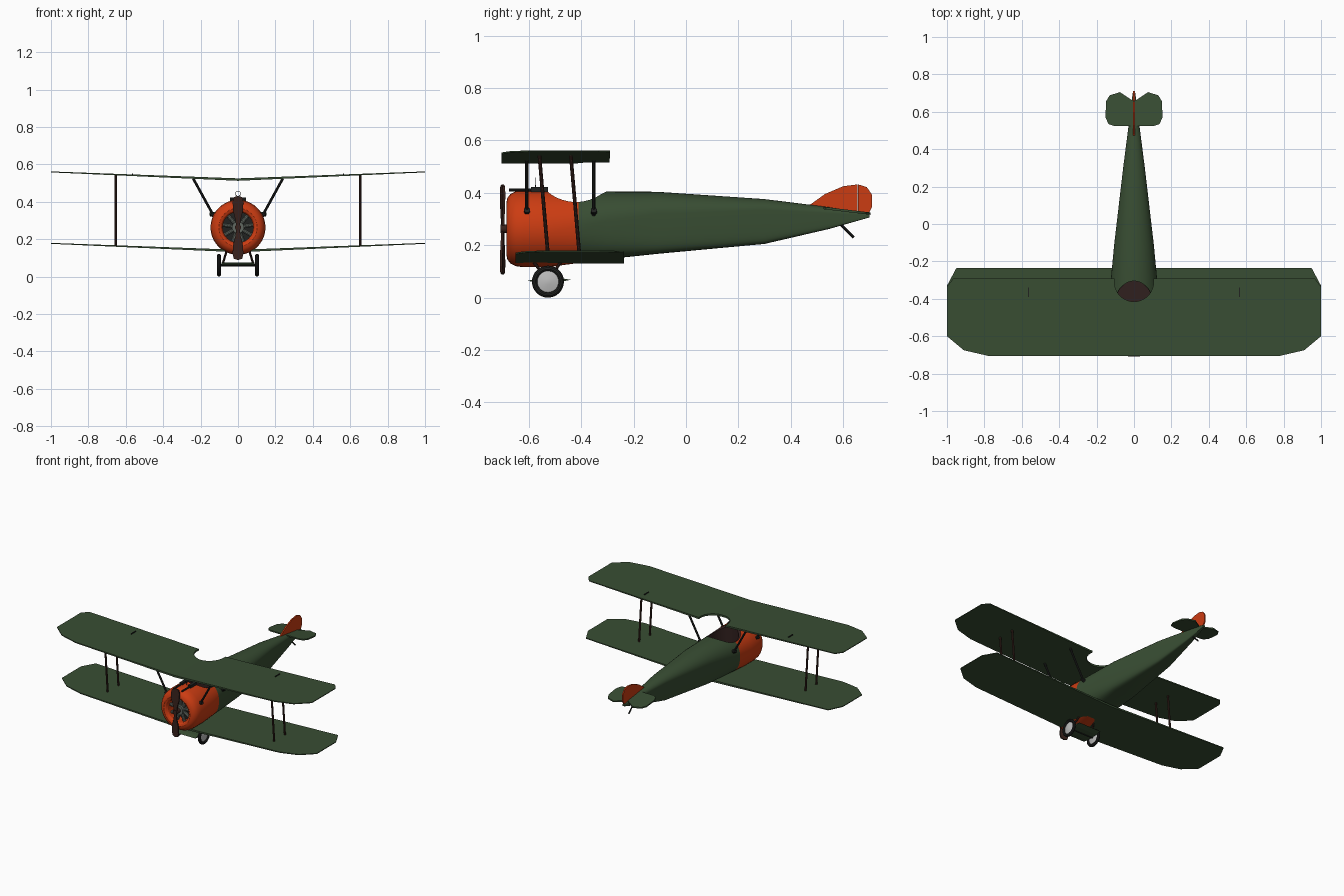
import bpy, bmesh, math
from mathutils import Vector

if "Cube" in bpy.data.objects:
    bpy.data.objects.remove(bpy.data.objects["Cube"])


def mat(name, r, g, b):
    m = bpy.data.materials.new(name)
    m.diffuse_color = (r, g, b, 1)
    m.use_nodes = True
    m.node_tree.nodes["Principled BSDF"].inputs["Base Color"].default_value = m.diffuse_color
    return m


GREEN = mat("green_fabric", .04, .075, .033)
ORANGE = mat("orange_paint", .6, .045, .006)
WOOD = mat("dark_wood", .04, .016, .012)
LEATHER = mat("cockpit_brown", .03, .014, .013)
BLACK = mat("dark_metal", .015, .016, .015)
ENGINE = mat("engine_metal", .12, .14, .12)
DISC = mat("wheel_cover", .5, .5, .5)


def smooth(ob, angle=35):
    bpy.ops.object.select_all(action='DESELECT')
    ob.select_set(True)
    bpy.context.view_layer.objects.active = ob
    bpy.ops.object.shade_smooth_by_angle(angle=math.radians(angle))


def make(name, bm, *mats):
    bmesh.ops.recalc_face_normals(bm, faces=bm.faces)
    me = bpy.data.meshes.new(name)
    bm.to_mesh(me)
    bm.free()
    ob = bpy.data.objects.new(name, me)
    bpy.context.collection.objects.link(ob)
    for m in mats:
        me.materials.append(m)
    return ob


def prism(name, pts, fn, m, mirror=False):
    """Plate from a 2D outline; fn(u, v, t) places it, t = 0 or 1 for the two faces."""
    bm = bmesh.new()
    lo, hi = [[bm.verts.new(fn(u, v, t)) for u, v in pts] for t in (0, 1)]
    bm.faces.new(lo[::-1])
    bm.faces.new(hi)
    n = len(pts)
    for i in range(n):
        j = (i + 1) % n
        if not (mirror and pts[i][0] == 0 and pts[j][0] == 0):
            bm.faces.new((lo[i], lo[j], hi[j], hi[i]))
    ob = make(name, bm, m)
    if mirror:
        ob.modifiers.new("mirror", 'MIRROR')
    return ob


def rod(name, a, b, r, m, r2=None, n=10):
    a, b = Vector(a), Vector(b)
    bpy.ops.mesh.primitive_cone_add(vertices=n, radius1=r, radius2=r if r2 is None else r2,
                                    depth=(b - a).length, location=(a + b) / 2)
    ob = bpy.context.object
    ob.rotation_euler = (b - a).to_track_quat('Z', 'Y').to_euler()
    ob.name = name
    ob.data.materials.append(m)
    smooth(ob)
    return ob


def box(name, loc, size, m):
    bpy.ops.mesh.primitive_cube_add(size=1, location=loc)
    ob = bpy.context.object
    ob.name, ob.scale = name, size
    ob.data.materials.append(m)
    return ob


# Fuselage with cowling: y, half width, bottom, shoulder, top, lower squareness
CZ = .263
sections = [(y, r, CZ - r, CZ, CZ + r, 2) for y, r in
            ((-.60, .082), (-.668, .082), (-.68, .09), (-.685, .102), (-.682, .117),
             (-.671, .132), (-.65, .143), (-.62, .147), (-.53, .147))]
sections += [(-.41, .138, .132, .275, .406, 2.4), (-.3, .124, .147, .295, .405, 3.5),
             (-.11, .106, .167, .32, .404, 6), (.3, .058, .205, .335, .376, 8),
             (.55, .026, .263, .322, .345, 8), (.70, .007, .306, .315, .322, 8)]
N = 40
bm = bmesh.new()
rings = []
for y, w, zb, zs, zt, k in sections:
    ring = []
    for i in range(N):
        a = 2 * math.pi * i / N
        c, s = math.cos(a), math.sin(a)
        e = 2 / k if s < -1e-6 else 1
        x = w * math.copysign(abs(c) ** e, c)
        z = zs + (zt - zs if s > 0 else zs - zb) * math.copysign(abs(s) ** e, s)
        ring.append(bm.verts.new((x, y, z)))
    rings.append(ring)
for ri, (p, q) in enumerate(zip(rings, rings[1:])):
    for i in range(N):
        f = bm.faces.new((p[i], p[(i + 1) % N], q[(i + 1) % N], q[i]))
        f.material_index = 1 if ri < 9 else 0
    if ri == 0:
        bm.faces.new(p).material_index = 2
bm.faces.new(rings[-1])
fuselage = make("fuselage", bm, GREEN, ORANGE, BLACK, LEATHER)

# Cockpit: a scooped rim and an oval well
scoop = rod("cockpit_scoop_cutter", (-.3, -.42, .534), (.3, -.42, .534), .169, LEATHER, n=64)
well = rod("cockpit_well_cutter", (0, -.415, .24), (0, -.415, .5), .1, LEATHER, n=40)
well.scale = (.95, 1.1, 1)
for cutter in (scoop, well):
    b = fuselage.modifiers.new("cut", 'BOOLEAN')
    b.object, b.operation, b.solver = cutter, 'DIFFERENCE', 'EXACT'
    b.material_mode = 'TRANSFER'
    bpy.context.view_layer.objects.active = fuselage
    bpy.ops.object.modifier_apply(modifier=b.name)
    bpy.data.objects.remove(cutter)
smooth(fuselage, 30)

# Wings with dihedral; the upper one has a round cut-out
front = [(0, -.705), (.78, -.705), (.91, -.675), (1, -.6)]
cut = [(.105 * math.sin(a), -.31 - .105 * math.cos(a))
       for a in [math.radians(100 - 10 * i) for i in range(11)]]
cut[-1] = (0, -.415)


def wing(name, pts, z0):
    return prism(name, pts, lambda x, y, t: (x, y, z0 + .045 * x + t * (.013 - .008 * x)), GREEN, True)


wing("upper_wing", front + [(1, -.335), (.965, -.29)] + cut, .512)
wing("lower_wing", [(x, y + .055) for x, y in front] + [(1, -.33), (.95, -.236), (0, -.236)], .13)

# Struts between the wings, cabane struts, control horns
for s, side in ((-1, "left"), (1, "right")):
    for i, y in enumerate((-.56, -.44)):
        rod(f"{side}_wing_strut_{i}", (s * .653, y + .033, .165), (s * .653, y, .545), .007, WOOD)
    for i, y in enumerate((-.607, -.352)):
        rod(f"{side}_cabane_strut_{i}", (s * .125, y, .315), (s * .24, y, .525), .007, BLACK)
        rod(f"{side}_cabane_foot_{i}", (s * .115, y, .322), (s * .145, y, .335), .012, BLACK)
    box(f"{side}_aileron_horn", (s * .565, -.365, .548), (.005, .05, .008), BLACK)

# Tailplane, fin and rudder, tail skid
tail = [(0, .525), (.11, .525), (.137, .535), (.152, .57), (.15, .655), (.13, .688), (.075, .705), (0, .655)]
prism("tailplane", tail, lambda x, y, t: (x, y, .337 - .12 * (y - .53) + t * .009), GREEN, True)
fin = [(.47, .352), (.53, .395), (.6, .425), (.654, .432), (.654, .32), (.47, .335)]
rudder = [(.657, .432), (.69, .422), (.71, .393), (.71, .345), (.695, .315), (.657, .30)]
for name, pts in (("fin", fin), ("rudder", rudder)):
    prism(name, pts, lambda y, z, t: ((t - .5) * .009, y, z), ORANGE)
rod("tail_skid", (0, .585, .285), (0, .64, .23), .005, BLACK)

# Rotary engine
rod("engine_hub", (0, -.665, CZ), (0, -.6, CZ), .032, ENGINE, n=20)
for i in range(9):
    a = 2 * math.pi * i / 9
    d = Vector((math.sin(a), 0, math.cos(a)))
    c = Vector((0, -.64, CZ))
    rod(f"engine_cylinder_{i}", c + d * .025, c + d * .084, .011, ENGINE)

# Propeller with two twisted blades
blade = [(-.01, 0), (-.013, .04), (-.026, .09), (-.029, .14), (-.022, .165), (0, .172),
         (.022, .165), (.029, .14), (.026, .09), (.013, .04), (.01, 0)]
for s, n in ((1, "upper"), (-1, "lower")):
    prism(f"propeller_{n}_blade", blade,
          lambda x, z, t: (s * x, -.7 + .2 * x + (t - .5) * .009, CZ - .003 + s * z), WOOD)
rod("propeller_hub", (0, -.709, CZ), (0, -.66, CZ), .016, WOOD, n=16)

# Guns and ring sight
for s, side in ((-1, "left"), (1, "right")):
    rod(f"{side}_gun_barrel", (s * .033, -.675, .411), (s * .033, -.53, .411), .006, BLACK)
    box(f"{side}_gun_body", (s * .033, -.56, .406), (.022, .065, .032), BLACK)
rod("sight_post", (0, -.575, .4), (0, -.575, .43), .002, BLACK, n=6)
bpy.ops.mesh.primitive_torus_add(location=(0, -.575, .443), rotation=(math.pi / 2, 0, 0), major_radius=.014,
                                 minor_radius=.0015, major_segments=20, minor_segments=6)
bpy.context.object.name = "ring_sight"
bpy.context.object.data.materials.append(BLACK)

# Landing gear
W = Vector((0, -.527, .061))
for s, side in ((-1, "left"), (1, "right")):
    c = W + Vector((s * .102, 0, 0))
    bpy.ops.mesh.primitive_torus_add(location=c, rotation=(0, math.pi / 2, 0), major_radius=.0505,
                                     minor_radius=.0105, major_segments=36, minor_segments=10)
    tire = bpy.context.object
    tire.name = f"{side}_tire"
    tire.data.materials.append(BLACK)
    smooth(tire)
    for d in (-1, 1):
        rod(f"{side}_wheel_cover_{d}", c, c + Vector((d * .01, 0, 0)), .048, DISC, r2=.012, n=32)
    for i, y in enumerate((-.585, -.475)):
        rod(f"{side}_gear_leg_{i}", (s * .082, W.y, .066), (s * .06, y, .14), .006, WOOD)
rod("axle", (-.11, W.y, W.z), (.11, W.y, W.z), .006, BLACK)
foil = [(-.605, .064), (-.57, .072), (-.52, .076), (-.47, .073), (-.44, .068), (-.48, .06), (-.57, .058)]
prism("axle_fairing", foil, lambda y, z, t: ((t - .5) * .175, y, z), GREEN)
